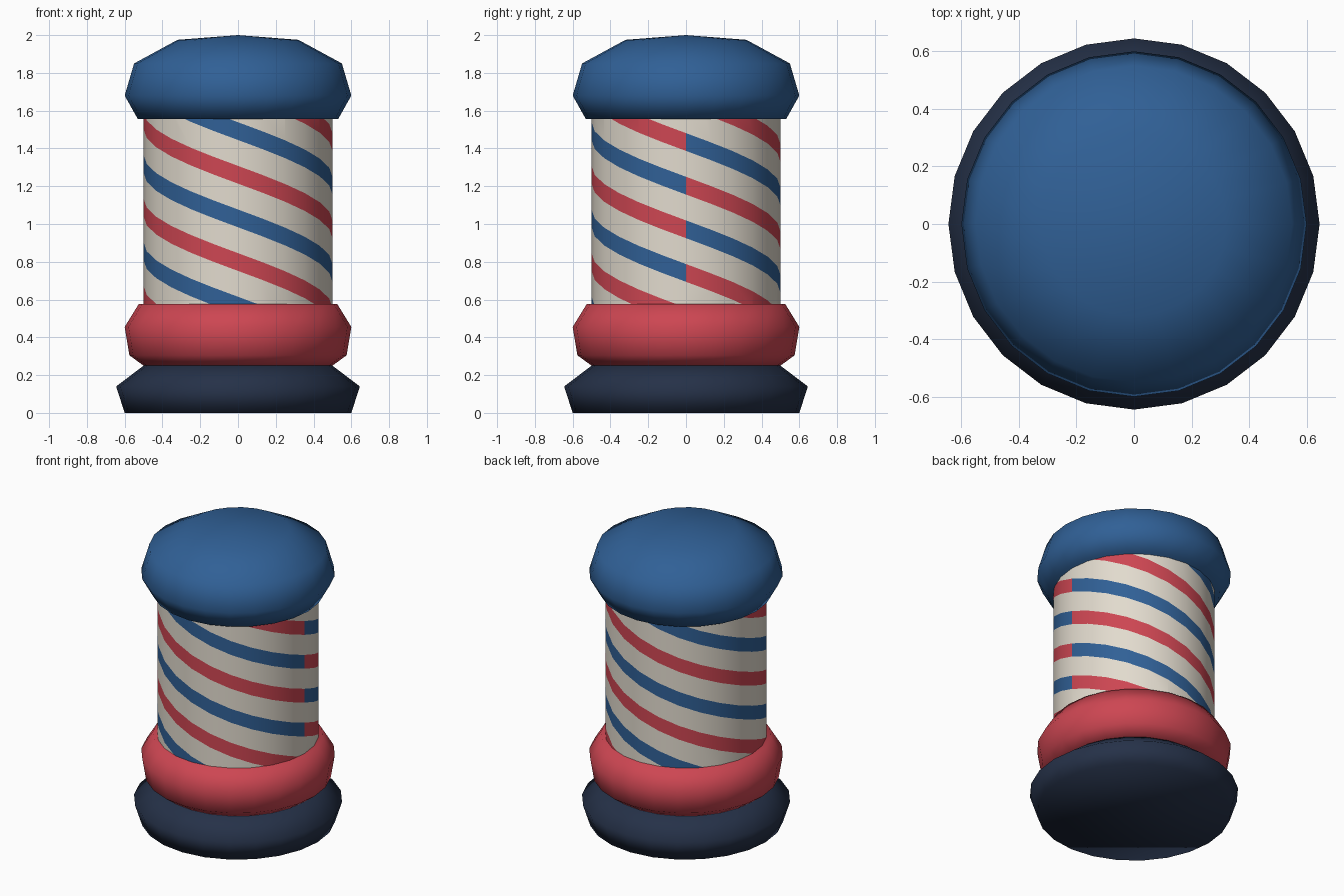
import bpy, bmesh
from math import sin, cos, pi

cube = bpy.data.objects.get("Cube")
if cube:
    bpy.data.objects.remove(cube, do_unlink=True)

SIDES = 24


def material(name, srgb):
    linear = [((c / 255 + 0.055) / 1.055) ** 2.4 for c in srgb] + [1]
    mat = bpy.data.materials.new(name)
    mat.use_nodes = True
    mat.diffuse_color = linear
    mat.node_tree.nodes["Principled BSDF"].inputs["Base Color"].default_value = linear
    return mat


cream = material("cream", (226, 219, 206))
red = material("red", (205, 70, 82))
blue = material("blue", (48, 96, 150))
navy = material("navy", (37, 49, 72))


def finish(name, bm, mats):
    bmesh.ops.recalc_face_normals(bm, faces=bm.faces)
    for face in bm.faces:
        face.smooth = True
    mesh = bpy.data.meshes.new(name)
    bm.to_mesh(mesh)
    bm.free()
    for mat in mats:
        mesh.materials.append(mat)
    obj = bpy.data.objects.new(name, mesh)
    bpy.context.collection.objects.link(obj)
    return obj


def around(bm, radius, z):
    return [bm.verts.new((radius * cos(2 * pi * i / SIDES),
                          radius * sin(2 * pi * i / SIDES), z)) for i in range(SIDES)]


def lathe(name, profile, mat, peak=None):
    """Turn a (radius, z) profile; the top closes flat or at a peak."""
    bm = bmesh.new()
    rings = [around(bm, r, z) for r, z in profile]
    for low, high in zip(rings, rings[1:]):
        for i in range(SIDES):
            j = (i + 1) % SIDES
            bm.faces.new((low[i], low[j], high[j], high[i]))
    bm.faces.new(rings[0][::-1])
    if peak is None:
        bm.faces.new(rings[-1])
    else:
        tip = bm.verts.new((0, 0, peak))
        for i in range(SIDES):
            bm.faces.new((rings[-1][i], rings[-1][(i + 1) % SIDES], tip))
    return finish(name, bm, [mat])


# Foot, collar and domed cap
lathe("base", [(0.60, 0), (0.645, 0.14), (0.50, 0.25)], navy)
lathe("collar", [(0.50, 0.25), (0.575, 0.305), (0.60, 0.455), (0.525, 0.577)], red)
lathe("cap", [(0.53, 1.555), (0.60, 1.68), (0.55, 1.85), (0.32, 1.975)], blue, peak=2.0)

# Striped pole: slanted bands fall five steps per turn, so colours swap at the seam
STEP, HALF, RADIUS = 0.231, 0.047, 0.5
levels, colours = [], []
for k in range(-4, 9):
    centre = 1.203 + k * STEP
    levels += [centre - HALF, centre + HALF]
    colours += [1 + k % 2, 0]

bm = bmesh.new()
columns = []
for i in range(SIDES + 1):
    turn = i / SIDES
    x, y = RADIUS * cos(2 * pi * turn), RADIUS * sin(2 * pi * turn)
    columns.append([bm.verts.new((x, y, z - 5 * STEP * turn)) for z in levels])
for a, b in zip(columns, columns[1:]):
    for n in range(len(levels) - 1):
        face = bm.faces.new((a[n], b[n], b[n + 1], a[n + 1]))
        face.material_index = colours[n]
bmesh.ops.remove_doubles(bm, verts=bm.verts, dist=0.0005)

# Trim the pole just inside the collar and cap
for z, direction in ((0.55, -1), (1.58, 1)):
    bmesh.ops.bisect_plane(bm, geom=bm.verts[:] + bm.edges[:] + bm.faces[:],
                           plane_co=(0, 0, z), plane_no=(0, 0, direction),
                           clear_outer=True)
finish("striped_pole", bm, [cream, red, blue])
